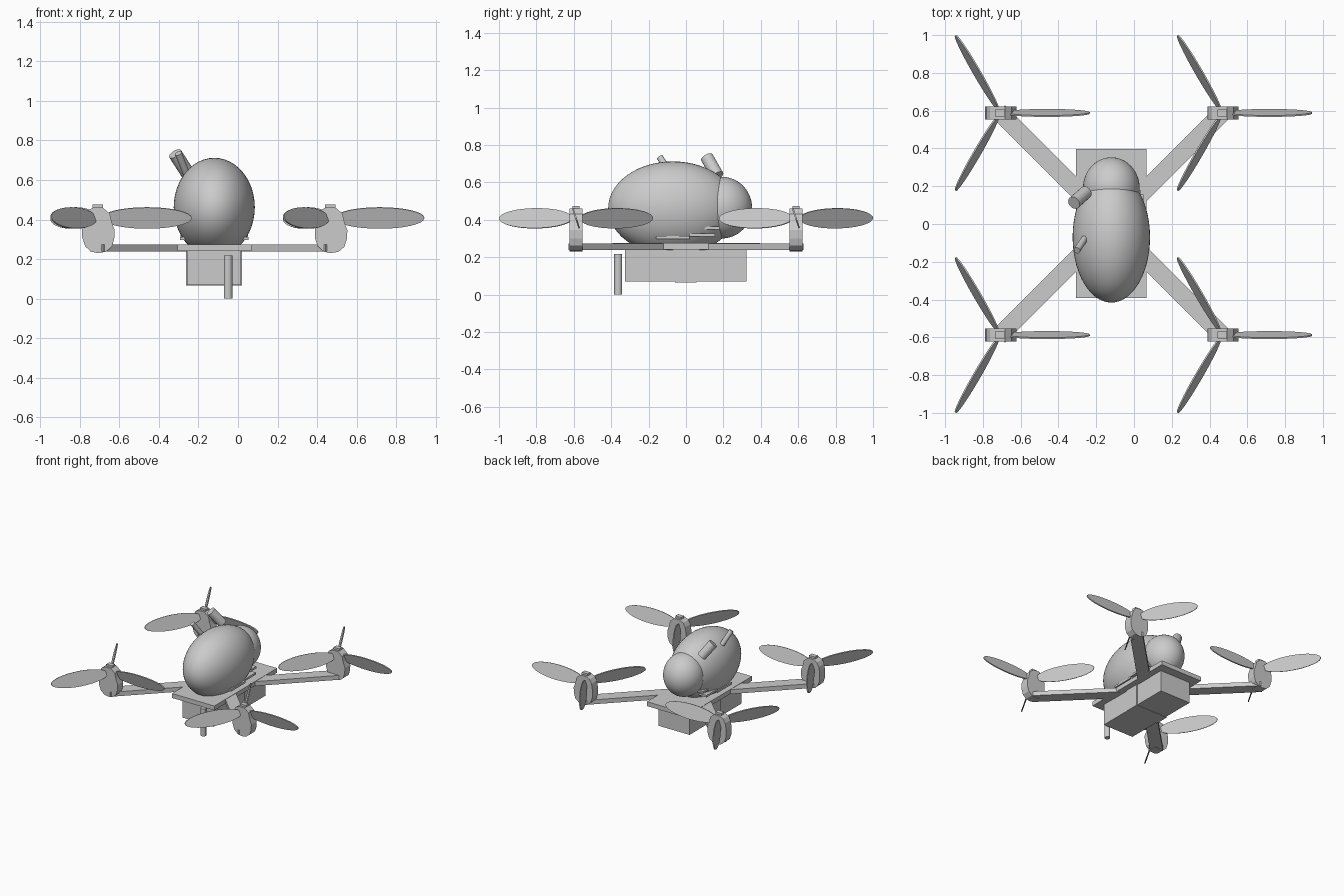
import bpy, bmesh, math
from mathutils import Vector, Matrix

if "Cube" in bpy.data.objects:
    bpy.data.objects.remove(bpy.data.objects["Cube"])

CX = -0.12          # body centre line
REACH = 0.588       # rotor offset in x and y


def add_mesh(name, bm, smooth=False):
    bmesh.ops.recalc_face_normals(bm, faces=bm.faces)
    me = bpy.data.meshes.new(name)
    bm.to_mesh(me)
    bm.free()
    ob = bpy.data.objects.new(name, me)
    bpy.context.collection.objects.link(ob)
    if smooth:
        for p in me.polygons:
            p.use_smooth = True
    return ob


def box(name, x, y, z, matrix=Matrix()):
    bm = bmesh.new()
    mid = [(a + b) / 2 for a, b in (x, y, z)]
    size = [b - a for a, b in (x, y, z)]
    bmesh.ops.create_cube(bm, size=1, matrix=matrix @ Matrix.Translation(mid) @ Matrix.Diagonal((*size, 1)))
    return add_mesh(name, bm)


def ellipsoid(name, centre, radii):
    bm = bmesh.new()
    m = Matrix.Translation(centre) @ Matrix.Diagonal((*radii, 1)) @ Matrix.Rotation(math.pi / 2, 4, 'X')
    bmesh.ops.create_uvsphere(bm, u_segments=48, v_segments=28, radius=1, matrix=m)
    return add_mesh(name, bm, True)


def rod(name, a, b, r):
    a, b = Vector(a), Vector(b)
    d = b - a
    m = Matrix.Translation((a + b) / 2) @ d.to_track_quat('Z', 'Y').to_matrix().to_4x4()
    bm = bmesh.new()
    bmesh.ops.create_cone(bm, cap_ends=True, segments=20, radius1=r, radius2=r, depth=d.length, matrix=m)
    return add_mesh(name, bm)


def slab(name, outline, thick, matrix):
    """Flat outline in local xy, extruded evenly about local z."""
    bm = bmesh.new()
    f = bm.faces.new([bm.verts.new((x, y, -thick / 2)) for x, y in outline])
    ext = bmesh.ops.extrude_face_region(bm, geom=[f])['geom']
    bmesh.ops.translate(bm, vec=(0, 0, thick), verts=[v for v in ext if isinstance(v, bmesh.types.BMVert)])
    bm.transform(matrix)
    return add_mesh(name, bm)


# Body and head
ellipsoid("body_shell", (CX, -0.07, 0.462), (0.205, 0.346, 0.25))
ellipsoid("rear_dome", (CX, 0.19, 0.465), (0.15, 0.163, 0.165))

# Deck, battery and strap
box("deck_plate", (-0.306, 0.067), (-0.393, 0.396), (0.24, 0.275))
box("battery", (-0.258, 0.015), (-0.326, 0.324), (0.07, 0.24))
box("battery_strap", (-0.264, 0.021), (-0.058, 0.056), (0.066, 0.24))

# Slats under the body
for i, (w, y0, y1, z) in enumerate([(0.172, -0.16, 0.02, 0.305),
                                    (0.17, 0.02, 0.155, 0.32),
                                    (0.155, 0.1, 0.18, 0.355)]):
    box(f"vent_slat_{i}", (CX - w, CX + w), (y0, y1), (z - 0.008, z + 0.008))

# Antennas and front peg
rod("antenna_large", (-0.255, 0.168, 0.635), (-0.318, 0.112, 0.733), 0.035)
rod("antenna_small", (-0.262, -0.078, 0.635), (-0.302, -0.14, 0.735), 0.018)
rod("front_peg", (-0.05, -0.363, 0.0), (-0.05, -0.363, 0.217), 0.021)

# Motor pod profile (x, z), then blade ellipse outline
pod = [(-0.025, 0.46), (-0.055, 0.445), (-0.072, 0.415), (-0.08, 0.37), (-0.08, 0.31),
       (-0.065, 0.265), (-0.035, 0.238), (0, 0.23), (0.04, 0.237), (0.07, 0.262),
       (0.082, 0.30), (0.085, 0.345), (0.07, 0.385), (0.06, 0.43), (0.025, 0.46)]
blade = [(0.248 + 0.226 * math.cos(t), 0.056 * math.sin(t))
         for t in (2 * math.pi * k / 32 for k in range(32))]
upright = Matrix.Rotation(math.pi / 2, 4, 'X')

# Four arms, each with a pod and three pitched blades
for i, (sx, sy) in enumerate([(-1, -1), (1, -1), (1, 1), (-1, 1)]):
    turn = Matrix.Translation((CX, 0, 0)) @ Matrix.Rotation(math.atan2(sy, sx), 4, 'Z')
    box(f"arm_{i}", (0.05, 0.842), (-0.047, 0.047), (0.238, 0.273), turn)
    at = Matrix.Translation((CX + sx * REACH, sy * REACH, 0))
    slab(f"motor_pod_{i}", pod, 0.068, at @ upright)
    box(f"pod_cap_{i}", (-0.027, 0.025), (-0.018, 0.018), (0.44, 0.475), at)
    for k in range(3):
        m = (at @ Matrix.Translation((0, 0, 0.408)) @ Matrix.Rotation(k * math.tau / 3, 4, 'Z')
             @ Matrix.Rotation(math.radians(108), 4, 'X'))
        slab(f"blade_{i}_{k}", blade, 0.008, m)
